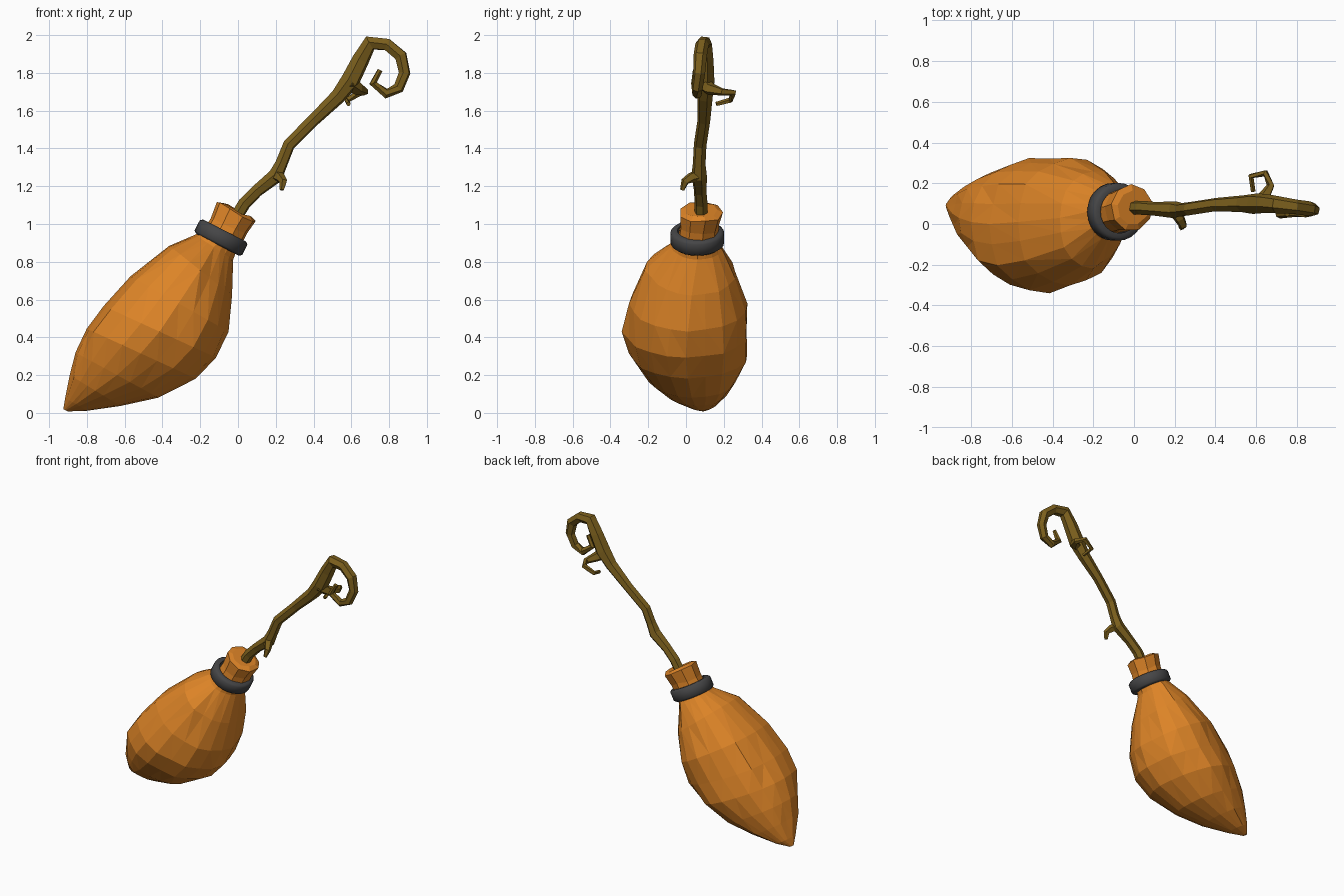
import bpy, bmesh, math, random
from mathutils import Vector

random.seed(4)
if "Cube" in bpy.data.objects:
    bpy.data.objects.remove(bpy.data.objects["Cube"], do_unlink=True)


def material(name, color):
    m = bpy.data.materials.new(name)
    m.use_nodes = True
    m.diffuse_color = (*color, 1)
    m.node_tree.nodes["Principled BSDF"].inputs["Base Color"].default_value = (*color, 1)
    return m


STRAW = material("orange straw", (0.72, 0.23, 0.02))
WOOD = material("olive brown wood", (0.2, 0.115, 0.012))
METAL = material("dark grey band", (0.06, 0.06, 0.062))


def loft(name, rings, mat, caps=True, closed=False, triangles=False):
    """Skin a list of equal-length point rings."""
    bm = bmesh.new()
    loops = [[bm.verts.new(p) for p in ring] for ring in rings]
    pairs = list(zip(loops, loops[1:]))
    if closed:
        pairs.append((loops[-1], loops[0]))
    for a, b in pairs:
        n = len(a)
        for i in range(n):
            j = (i + 1) % n
            bm.faces.new((a[i], a[j], b[j], b[i]))
    if caps and not closed:
        bm.faces.new(loops[0])
        bm.faces.new(loops[-1])
    if triangles:
        bmesh.ops.triangulate(bm, faces=bm.faces[:], quad_method='SHORT_EDGE')
    bmesh.ops.recalc_face_normals(bm, faces=bm.faces[:])
    mesh = bpy.data.meshes.new(name)
    bm.to_mesh(mesh)
    bm.free()
    mesh.materials.append(mat)
    ob = bpy.data.objects.new(name, mesh)
    bpy.context.collection.objects.link(ob)
    return ob


def circle(center, u, v, sides, turn=0.0):
    return [center + u * math.cos(a) + v * math.sin(a)
            for a in (turn + math.tau * i / sides for i in range(sides))]


def branch(name, path, sides=6):
    """Tapered tube through (x, y, z, radius) points."""
    pts = [Vector(p[:3]) for p in path]
    side = None
    rings = []
    for i, p in enumerate(pts):
        t = (pts[min(i + 1, len(pts) - 1)] - pts[max(i - 1, 0)]).normalized()
        if side is None:
            side = t.cross(Vector((0, 1, 0)) if abs(t.y) < 0.8 else Vector((0, 0, 1)))
        side = (side - t * side.dot(t)).normalized()
        r = path[i][3]
        rings.append(circle(p, side * r, t.cross(side) * r, sides, 0.3))
    return loft(name, rings, WOOD)


# Straw bundle: upper edge (x, z), lower edge (x, z), middle y, half depth
sections = [
    (-0.17, 0.98, 0.00, 0.88, 0.06, 0.10),
    (-0.23, 0.945, -0.025, 0.81, 0.06, 0.135),
    (-0.37, 0.89, -0.03, 0.62, 0.03, 0.235),
    (-0.58, 0.73, -0.05, 0.43, 0.01, 0.31),
    (-0.72, 0.57, -0.11, 0.29, 0.00, 0.33),
    (-0.81, 0.45, -0.22, 0.18, 0.01, 0.31),
    (-0.86, 0.32, -0.42, 0.08, 0.03, 0.24),
    (-0.89, 0.20, -0.62, 0.035, 0.05, 0.165),
    (-0.915, 0.08, -0.80, 0.012, 0.08, 0.075),
    (-0.925, 0.02, -0.90, 0.008, 0.09, 0.015),
]
SIDES = 20
ridge = [random.uniform(-1, 1) for _ in range(SIDES)]
rings = []
for k, (ax, az, bx, bz, y, depth) in enumerate(sections):
    a, b = Vector((ax, y, az)), Vector((bx, y, bz))
    mid = (a + b) / 2
    ring = circle(mid, (a - b) / 2, Vector((0, depth, 0)), SIDES)
    fold = 0.06 if k < 3 else 0.035
    for i, p in enumerate(ring):
        s = 1 + fold * ridge[i] + random.uniform(-0.025, 0.025)
        ring[i] = mid + (p - mid) * s
        ring[i].z = max(ring[i].z, 0.0)
    rings.append(ring)
loft("straw_bundle", rings, STRAW, triangles=True)

# Bound neck and band share a tilted axis
axis = Vector((0.46, 0, 0.89)).normalized()
across = Vector((0.89, 0, -0.46)).normalized()
depth_dir = Vector((0, 1, 0))
band_center = Vector((-0.09, 0.06, 0.928))

neck = []
for step, radius, y in ((-0.03, 0.11, 0.06), (0.07, 0.105, 0.07), (0.155, 0.116, 0.08), (0.162, 0.085, 0.08)):
    c = band_center + axis * step
    c.y = y
    c.x += 0.01
    ring = circle(c, across * radius, depth_dir * radius, 9, 0.2)
    neck.append([p + axis * random.uniform(-0.012, 0.008) for p in ring])
loft("straw_neck", neck, STRAW)

# Band with rounded edges
profile = [(-0.042, 0.105), (-0.042, 0.128), (-0.03, 0.142), (0.03, 0.142), (0.042, 0.128), (0.042, 0.105)]
band = loft("band", [circle(band_center + axis * h, across * r, depth_dir * r, 24)
                     for h, r in profile], METAL, closed=True)
bpy.ops.object.select_all(action='DESELECT')
band.select_set(True)
bpy.context.view_layer.objects.active = band
bpy.ops.object.shade_smooth_by_angle(angle=math.radians(50))

# Crooked handle ending in a curl
branch("handle", [
    (-0.02, 0.08, 1.02, 0.035), (0.035, 0.08, 1.11, 0.035), (0.10, 0.075, 1.175, 0.034),
    (0.20, 0.07, 1.255, 0.042), (0.23, 0.07, 1.32, 0.034), (0.27, 0.075, 1.42, 0.034),
    (0.40, 0.095, 1.55, 0.034), (0.53, 0.10, 1.675, 0.042), (0.595, 0.10, 1.76, 0.052),
    (0.65, 0.10, 1.87, 0.047), (0.70, 0.095, 1.958, 0.043), (0.79, 0.085, 1.95, 0.036),
    (0.862, 0.075, 1.89, 0.036), (0.882, 0.07, 1.80, 0.032), (0.85, 0.06, 1.72, 0.03),
    (0.785, 0.06, 1.69, 0.027), (0.715, 0.05, 1.745, 0.023), (0.752, 0.05, 1.815, 0.014)])

# Side twigs
branch("lower_twig", [(0.195, 0.075, 1.26, 0.036), (0.225, 0.025, 1.245, 0.027),
                      (0.24, -0.005, 1.225, 0.022), (0.232, -0.02, 1.18, 0.012)], 5)
branch("upper_twig", [(0.585, 0.09, 1.75, 0.045), (0.635, 0.125, 1.715, 0.034),
                      (0.672, 0.19, 1.70, 0.02), (0.645, 0.25, 1.695, 0.018),
                      (0.575, 0.235, 1.655, 0.015), (0.585, 0.16, 1.635, 0.012)], 5)
